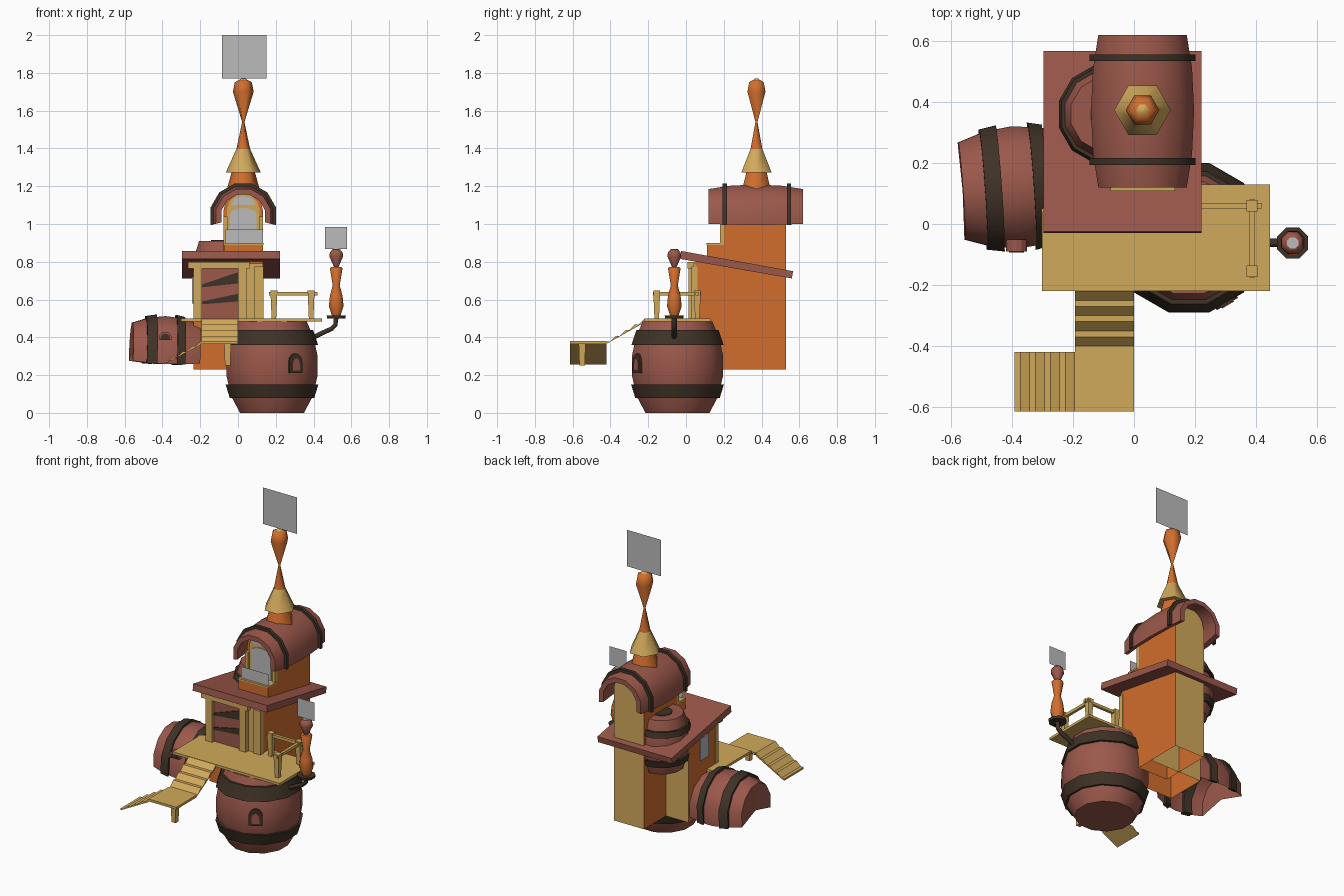
import bpy, bmesh, math
from mathutils import Matrix, Vector

if "Cube" in bpy.data.objects:
    bpy.data.objects.remove(bpy.data.objects["Cube"])


def material(name, rgb):
    m = bpy.data.materials.new(name)
    m.diffuse_color = (*rgb, 1)
    m.use_nodes = True
    m.node_tree.nodes["Principled BSDF"].inputs["Base Color"].default_value = m.diffuse_color
    return m


RED = material("red_brown_wood", (0.33, 0.098, 0.07))
DARK = material("dark_band", (0.05, 0.032, 0.02))
GOLD = material("golden_wood", (0.64, 0.40, 0.105))
ORANGE = material("orange_paint", (0.64, 0.155, 0.026))
GRAY = material("pale_gray", (0.5, 0.5, 0.5))
AXES = {'x': lambda u, v, h: (h, u, v), 'y': lambda u, v, h: (u, h, v), 'z': lambda u, v, h: (u, v, h)}


def finish(name, bm, mats, loc=(0, 0, 0), rot=(0, 0, 0), smooth=None, rule=None, open_bottom=False):
    bmesh.ops.recalc_face_normals(bm, faces=bm.faces)
    bm.normal_update()
    if rule:
        for f in bm.faces:
            f.material_index = rule(f)
    if open_bottom:
        bmesh.ops.delete(bm, geom=[f for f in bm.faces if f.normal.z < -0.9], context='FACES')
    me = bpy.data.meshes.new(name)
    bm.to_mesh(me)
    bm.free()
    ob = bpy.data.objects.new(name, me)
    bpy.context.collection.objects.link(ob)
    ob.location, ob.rotation_euler = loc, rot
    for m in (mats if isinstance(mats, list) else [mats]):
        me.materials.append(m)
    if smooth:
        bpy.ops.object.select_all(action='DESELECT')
        ob.select_set(True)
        bpy.context.view_layer.objects.active = ob
        bpy.ops.object.shade_smooth_by_angle(angle=math.radians(smooth))
    return ob


def prism(name, pts, axis, lo, hi, mats, **kw):
    bm = bmesh.new()
    a, b = [[bm.verts.new(AXES[axis](u, v, h)) for u, v in pts] for h in (lo, hi)]
    bm.faces.new(a)
    bm.faces.new(b)
    for i in range(len(pts)):
        j = (i + 1) % len(pts)
        bm.faces.new((a[i], a[j], b[j], b[i]))
    return finish(name, bm, mats, **kw)


def box(name, x, y, z, mats, **kw):
    return prism(name, [(x[0], y[0]), (x[1], y[0]), (x[1], y[1]), (x[0], y[1])], 'z', z[0], z[1], mats, **kw)


def plane(name, x, z, y, mat):
    bm = bmesh.new()
    bm.faces.new([bm.verts.new((u, y, v)) for u, v in
                  ((x[0], z[0]), (x[1], z[0]), (x[1], z[1]), (x[0], z[1]))])
    return finish(name, bm, mat)


def arch(cx, w, z0, spring, top, n=6):
    """Outline with straight sides and a rounded top."""
    return [(cx - w, z0), (cx + w, z0)] + [
        (cx + w * math.cos(math.pi * i / n), spring + (top - spring) * math.sin(math.pi * i / n)) for i in range(n + 1)]


def lathe(name, prof, n, mat, loc=(0, 0, 0), axis='z', a0=15, a1=375, closed=False, rot=(0, 0, 0), smooth=40, caps=True):
    """Turn (radius, height) points; closed profiles make rings, partial angles make vaults."""
    bm = bmesh.new()
    full = a1 - a0 >= 360
    cols = []
    for k in range(n if full else n + 1):
        a = math.radians(a0 + (a1 - a0) * k / n)
        cols.append([bm.verts.new(AXES[axis](r * math.cos(a), r * math.sin(a), h)) for r, h in prof])
    for k in range(n):
        p, q = cols[k], cols[(k + 1) % len(cols)]
        for i in range(len(prof) if closed else len(prof) - 1):
            j = (i + 1) % len(prof)
            bm.faces.new((p[i], q[i], q[j], p[j]))
    if closed and not full:
        bm.faces.new(cols[0])
        bm.faces.new(cols[-1])
    if caps and not closed:
        bm.faces.new([c[0] for c in cols])
        bm.faces.new([c[-1] for c in cols])
    return finish(name, bm, mat, loc, rot, smooth)


def band(name, r, lo, hi, loc, dr=0.012, n=12, rs=None, **kw):
    """Hoop around a barrel; rs gives a different radius at the upper edge."""
    r2 = rs or r
    return lathe(name, [(r + dr, lo), (r2 + dr, hi), (r2 - 0.015, hi), (r - 0.015, lo)], n, DARK, loc, closed=True, **kw)


# big upright barrel under the deck
B = (0.18, -0.045, 0)
lathe("big_barrel", [(0.175, 0), (0.225, 0.09), (0.25, 0.2), (0.25, 0.3), (0.228, 0.4), (0.19, 0.485)], 12, RED, B)
band("big_barrel_lower_hoop", 0.22, 0.08, 0.15, B, rs=0.242)
band("big_barrel_upper_hoop", 0.24, 0.36, 0.44, B, rs=0.213)
prism("big_barrel_hatch", arch(0, 0.04, 0.21, 0.27, 0.315), 'y', -0.012, 0.03, DARK, loc=(0.30, -0.252, 0), rot=(0, 0, math.radians(30)))
prism("big_barrel_hatch_panel", arch(0, 0.022, 0.225, 0.26, 0.29), 'y', -0.016, 0.0, RED, loc=(0.30, -0.252, 0), rot=(0, 0, math.radians(30)))

# tall tower with rounded head: gold back, orange elsewhere
prism("tower", arch(0.028, 0.105, 0.23, 1.07, 1.18), 'y', 0.2, 0.53, [ORANGE, GOLD], open_bottom=True,
      rule=lambda f: 1 if f.normal.y > 0.9 else 0)
# house: orange sides, gold front above the deck and gold back
prism("house", [(0.05, 0.23), (0.31, 0.23), (0.31, 0.77), (0.05, 0.81)], 'x', -0.235, 0.132, [ORANGE, GOLD],
      open_bottom=True, rule=lambda f: 1 if f.normal.y > 0.9 else 0)
box("house_front_wall", (-0.235, 0.132), (0.04, 0.052), (0.5, 0.79), GOLD)
box("side_window", (-0.243, -0.233), (0.12, 0.2), (0.58, 0.72), GRAY)

# sloping slab roof
prism("slab_roof", [(-0.03, 0.815), (0.56, 0.712), (0.567, 0.75), (-0.025, 0.857)], 'x', -0.296, 0.222, RED)

# entrance: door, straps, posts and lintel
box("door", (-0.19, 0.0), (0.032, 0.042), (0.5, 0.765), RED)
for i, (za, zb, t) in enumerate(((0.665, 0.685, 0.05), (0.575, 0.59, 0.018))):
    prism(f"door_strap_{i}", [(-0.19, za), (0, zb), (0, zb + 0.03 + t * 0.6), (-0.19, za + 0.015)], 'y', 0.026, 0.033, DARK)
for i, x in enumerate((-0.213, 0.022)):
    box(f"door_post_{i}", (x - 0.023, x + 0.023), (0.012, 0.045), (0.5, 0.775), GOLD)
box("door_lintel", (-0.265, 0.06), (0.008, 0.045), (0.765, 0.80), GOLD)
box("corner_post", (0.088, 0.136), (0.03, 0.06), (0.5, 0.775), GOLD)

# upper balcony, door and balustrade
box("balcony", (-0.075, 0.132), (0.11, 0.21), (0.78, 0.895), [ORANGE, GOLD], rule=lambda f: 1 if f.normal.z > 0.9 else 0)
box("balcony_sill", (-0.077, 0.135), (0.108, 0.2), (0.89, 0.9), GOLD)
plane("balustrade", (-0.065, 0.132), (0.9, 0.972), 0.122, GRAY)
prism("upper_door_frame", arch(0.028, 0.085, 0.9, 1.08, 1.16), 'y', 0.193, 0.202, GOLD)
prism("upper_door_glass", arch(0.028, 0.07, 0.9, 1.05, 1.085), 'y', 0.188, 0.195, GRAY)
prism("fan_light", arch(0.028, 0.06, 1.1, 1.105, 1.148), 'y', 0.188, 0.195, GRAY)
for i, x in enumerate((-0.066, 0.122)):
    box(f"upper_door_post_{i}", (x - 0.011, x + 0.011), (0.18, 0.203), (0.9, 1.04), GOLD)

# barrel vault roof
V = (0.028, 0.37, 1.04)
vault = dict(axis='y', a0=-15, a1=195)
lathe("vault_roof", [(0.15, -0.25), (0.168, -0.14), (0.175, 0), (0.168, 0.14), (0.15, 0.25),
                     (0.12, 0.25), (0.138, 0.14), (0.142, 0), (0.138, -0.14), (0.12, -0.25)], 7, RED, V, closed=True, **vault)
for i, h in enumerate((-0.165, 0.175)):
    band(f"vault_hoop_{i}", 0.168, h - 0.011, h + 0.011, V, n=7, **vault)

# six-sided spire
S = (0.028, 0.373, 0)
hexa = dict(a0=0, a1=360, smooth=65)
lathe("spire_base", [(0.088, 1.18), (0.06, 1.28)], 6, ORANGE, S, **hexa)
lathe("spire_skirt", [(0.093, 1.272), (0.035, 1.40)], 6, GOLD, S, **hexa)
lathe("spire", [(0.036, 1.398), (0.006, 1.54), (0.055, 1.70), (0.045, 1.75), (0.024, 1.762)], 6, ORANGE, S, **hexa)
lathe("spire_tip", [(0.026, 1.758), (0.012, 1.77)], 6, GOLD, S, **hexa)
plane("spire_flag", (-0.085, 0.15), (1.77, 2.0), 0.373, GRAY)

# small tub passing through the roof on the left
T = (-0.085, 0.36, 0)
lathe("side_tub", [(0.125, 0.57), (0.152, 0.65), (0.163, 0.74), (0.152, 0.83), (0.125, 0.91)], 12, RED, T)
band("side_tub_lower_hoop", 0.145, 0.625, 0.665, T, rs=0.154)
band("side_tub_upper_hoop", 0.155, 0.815, 0.85, T, rs=0.146)
lathe("side_tub_opening", [(0.06, 0.909), (0.06, 0.914)], 12, DARK, T)

# half barrel lying on the left
L = (-0.39, 0.12, 0.312)
half = dict(axis='x', a0=-15, a1=195, rot=(0, math.radians(2), math.radians(4)))
lathe("left_barrel", [(0.0, -0.172), (0.165, -0.176), (0.195, -0.09), (0.207, 0), (0.198, 0.09), (0.17, 0.18)], 7, RED, L, caps=False, **half)
band("left_barrel_outer_hoop", 0.192, -0.105, -0.05, L, n=7, rs=0.202, **half)
band("left_barrel_inner_hoop", 0.204, 0.055, 0.1, L, n=7, rs=0.194, **half)
prism("left_barrel_hatch", arch(-0.385, 0.034, 0.385, 0.40, 0.43), 'y', -0.09, -0.05, RED)
prism("left_barrel_hatch_hole", arch(-0.385, 0.024, 0.388, 0.40, 0.42), 'y', -0.094, -0.088, DARK)

# deck and railing
box("deck", (-0.302, 0.445), (-0.22, 0.13), (0.484, 0.5), GOLD)
for i, (x, y) in enumerate(((0.19, 0.06), (0.387, 0.06), (0.387, -0.155))):
    lathe(f"rail_post_{i}", [(0.017, 0.498), (0.026, 0.648)], 4, GOLD, (x, y, 0), a0=45, a1=405)
box("rail_back", (0.165, 0.42), (0.05, 0.068), (0.622, 0.64), GOLD)
box("rail_side", (0.378, 0.396), (-0.175, 0.08), (0.622, 0.64), GOLD)


# stairs and landing
def stair(name, start, z, run, drop, n, axis, lo, hi):
    pts = []
    for i in range(n):
        u, h = start - run * i, z - drop * i
        pts += [(u, h), (u - run * 0.6, h - drop)]
    pts += [(start - run * n, z - drop * n), (start - run * n, z - drop * n - 0.012), (start, z - 0.02)]
    return prism(name, pts, axis, lo, hi, GOLD)


stair("upper_stair", -0.22, 0.498, 0.05, 0.03, 4, 'x', -0.193, 0.0)
box("landing", (-0.195, 0.0), (-0.615, -0.42), (0.366, 0.381), GOLD)
stair("lower_stair", -0.195, 0.381, 0.049, 0.028, 4, 'y', -0.615, -0.42)
lathe("landing_post", [(0.02, 0.25), (0.026, 0.37)], 4, GOLD, (-0.055, -0.55, 0), a0=45, a1=405)

# lamp on a curved bracket
P = (0.52, -0.062, 0)
octo = dict(a0=22.5, a1=382.5, smooth=50)
lathe("lamp_tray", [(0.052, 0.5), (0.055, 0.516)], 8, DARK, P, **octo)
lathe("lamp_body", [(0.024, 0.514), (0.042, 0.565), (0.036, 0.62), (0.02, 0.675), (0.036, 0.765), (0.03, 0.772)], 8, ORANGE, P, **octo)
lathe("lamp_cup", [(0.012, 0.77), (0.04, 0.83), (0.036, 0.85), (0.022, 0.865)], 8, RED, P, **octo)
lathe("lamp_wick", [(0.02, 0.863), (0.02, 0.868)], 8, GRAY, P, **octo)
plane("lamp_flag", (0.46, 0.578), (0.868, 0.985), -0.062, GRAY)
cu = bpy.data.curves.new("lamp_bracket", 'CURVE')
cu.dimensions, cu.bevel_depth, cu.bevel_resolution, cu.use_fill_caps = '3D', 0.014, 1, True
sp = cu.splines.new('POLY')
path = [(0.40, 0.40), (0.45, 0.425), (0.495, 0.445), (0.515, 0.465), (0.52, 0.505)]
sp.points.add(len(path) - 1)
for pt, (x, z) in zip(sp.points, path):
    pt.co = (x, -0.062, z, 1)
arm = bpy.data.objects.new("lamp_bracket", cu)
cu.materials.append(DARK)
bpy.context.collection.objects.link(arm)
bpy.ops.object.select_all(action='DESELECT')
arm.select_set(True)
bpy.context.view_layer.objects.active = arm
bpy.ops.object.convert(target='MESH')
